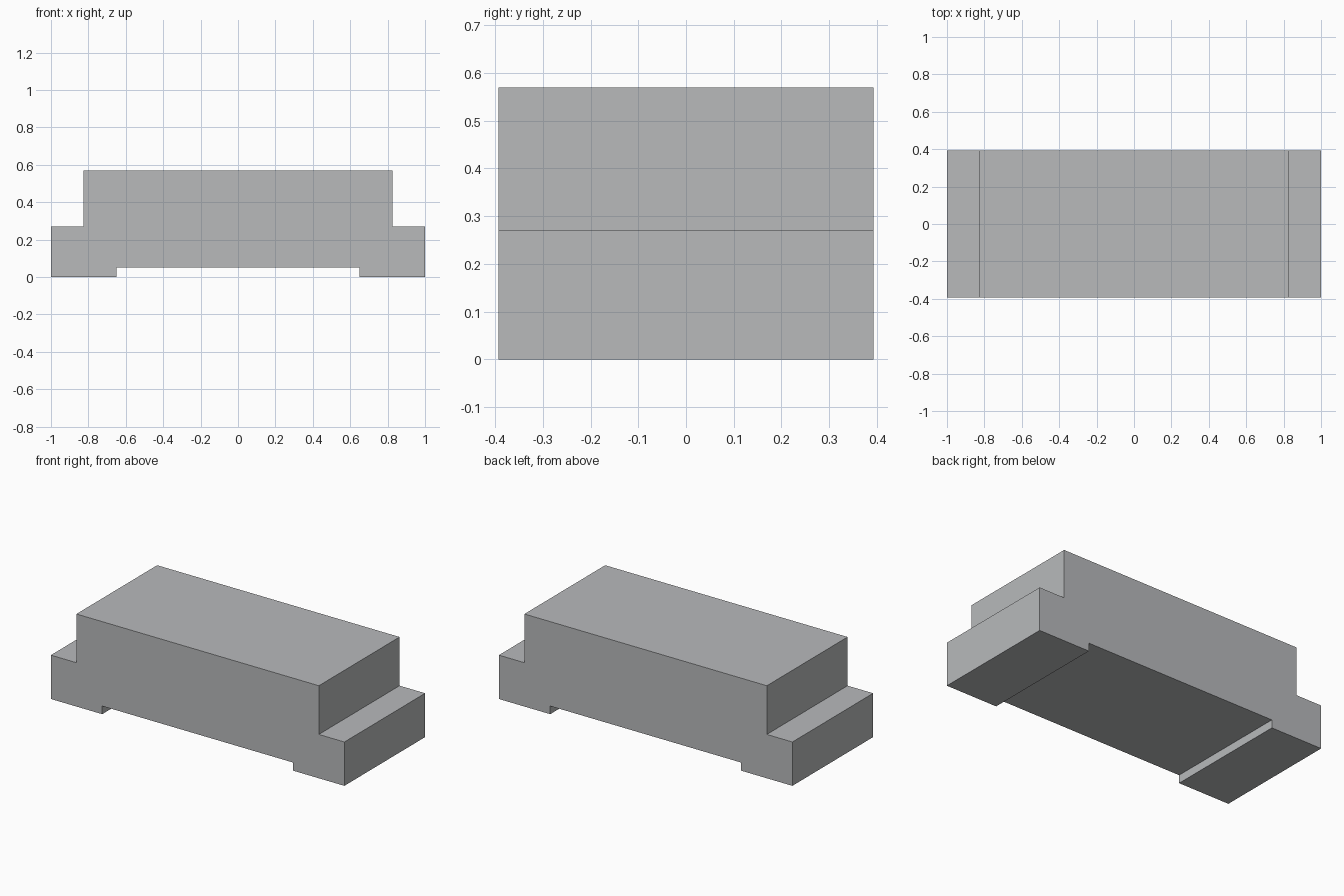
import bpy
import bmesh

if "Cube" in bpy.data.objects:
    bpy.data.objects.remove(bpy.data.objects["Cube"], do_unlink=True)

HALF_DEPTH = 0.393

# Plain grey material
grey = bpy.data.materials.new("light grey")
grey.use_nodes = True
colour = (0.48, 0.49, 0.50, 1.0)
grey.diffuse_color = colour
grey.node_tree.nodes["Principled BSDF"].inputs["Base Color"].default_value = colour

# Right half of the stepped outline (x, z), mirrored for the left half
half = [(0.65, 0.05), (0.65, 0.0), (1.0, 0.0), (1.0, 0.27), (0.826, 0.27), (0.826, 0.57)]
outline = half + [(-x, z) for x, z in reversed(half)]

# Extrude the outline from front to back
bm = bmesh.new()
front = bm.faces.new([bm.verts.new((x, -HALF_DEPTH, z)) for x, z in outline])
extruded = bmesh.ops.extrude_face_region(bm, geom=[front], use_keep_orig=True)
moved = [v for v in extruded["geom"] if isinstance(v, bmesh.types.BMVert)]
bmesh.ops.translate(bm, vec=(0, 2 * HALF_DEPTH, 0), verts=moved)
bmesh.ops.recalc_face_normals(bm, faces=bm.faces)

mesh = bpy.data.meshes.new("stepped_housing")
bm.to_mesh(mesh)
bm.free()
mesh.materials.append(grey)
housing = bpy.data.objects.new("stepped_housing", mesh)
bpy.context.collection.objects.link(housing)
